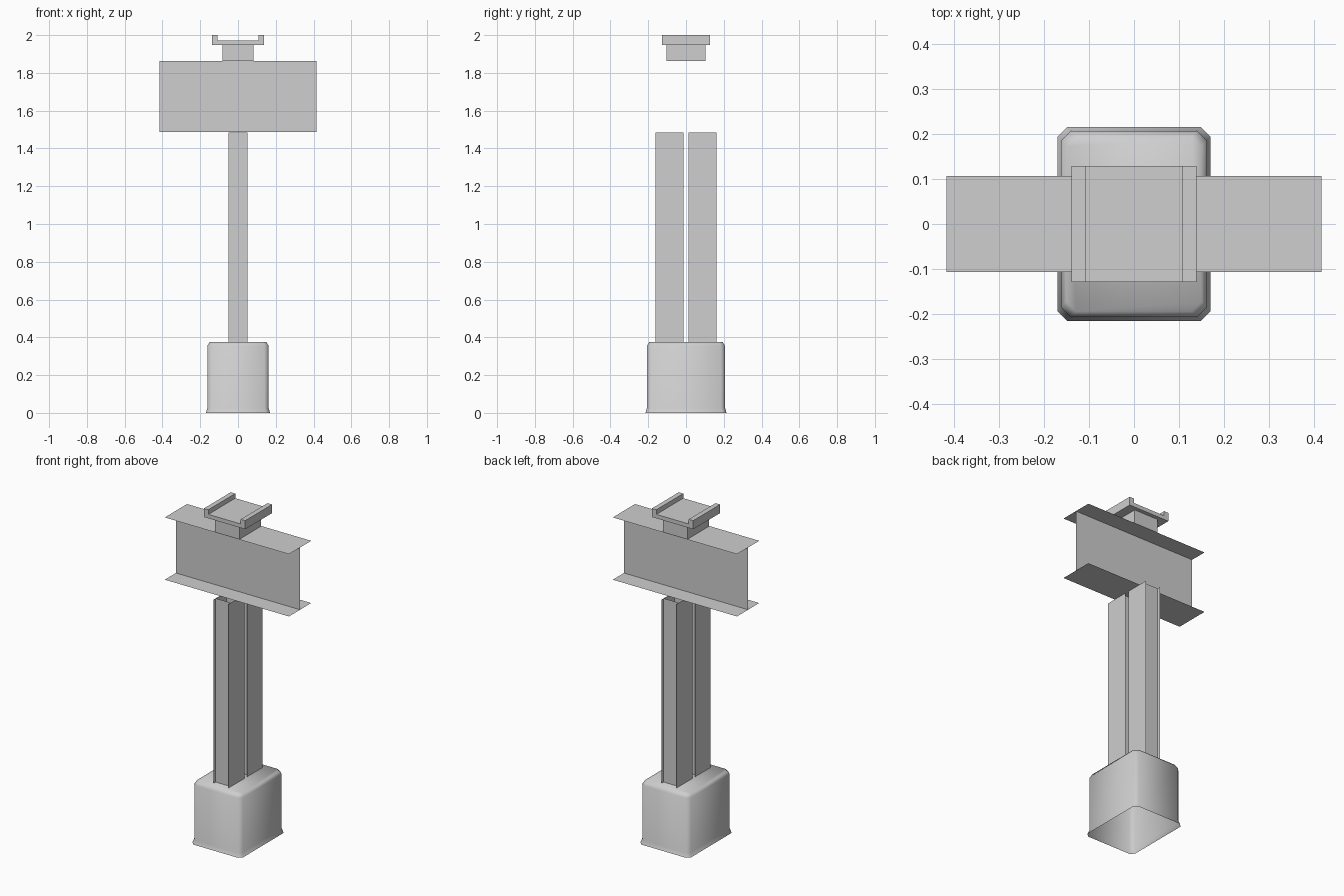
import bpy, bmesh, math

cube = bpy.data.objects.get("Cube")
if cube:
    bpy.data.objects.remove(cube, do_unlink=True)

grey = bpy.data.materials.new("plain_grey")
grey.use_nodes = True
colour = (0.62, 0.62, 0.62, 1)
grey.diffuse_color = colour
grey.node_tree.nodes["Principled BSDF"].inputs["Base Color"].default_value = colour


def finish(name, bm):
    mesh = bpy.data.meshes.new(name)
    bm.to_mesh(mesh)
    bm.free()
    mesh.materials.append(grey)
    obj = bpy.data.objects.new(name, mesh)
    bpy.context.collection.objects.link(obj)
    return obj


def sheet(bm, x, y, z):
    """Thin plate: one of the three ranges is a single number."""
    if not isinstance(x, tuple):
        pts = [(x, y[i], z[j]) for i, j in ((0, 0), (1, 0), (1, 1), (0, 1))]
    elif not isinstance(y, tuple):
        pts = [(x[i], y, z[j]) for i, j in ((0, 0), (1, 0), (1, 1), (0, 1))]
    else:
        pts = [(x[i], y[j], z) for i, j in ((0, 0), (1, 0), (1, 1), (0, 1))]
    bm.faces.new([bm.verts.new(p) for p in pts])


def extrude_profile(name, profile, half_depth):
    """Solid from an x-z outline, extruded along y."""
    bm = bmesh.new()
    face = bm.faces.new([bm.verts.new((x, -half_depth, z)) for x, z in profile])
    res = bmesh.ops.extrude_face_region(bm, geom=[face])
    verts = [v for v in res["geom"] if isinstance(v, bmesh.types.BMVert)]
    bmesh.ops.translate(bm, verts=verts, vec=(0, 2 * half_depth, 0))
    bmesh.ops.recalc_face_normals(bm, faces=bm.faces)
    return finish(name, bm)


# Footing: chamfered rectangle lofted up a flared profile, open underneath
def ring(bm, hx, hy, cut, z):
    pts = []
    for sx, sy in ((1, 1), (-1, 1), (-1, -1), (1, -1)):
        pair = [(sx * hx, sy * (hy - cut)), (sx * (hx - cut), sy * hy)]
        pts += pair if sx * sy > 0 else pair[::-1]
    return [bm.verts.new((x, y, z)) for x, y in pts]


bm = bmesh.new()
rings = [ring(bm, *r) for r in ((0.17, 0.215, 0.022, 0), (0.162, 0.207, 0.022, 0.025),
                                (0.162, 0.206, 0.022, 0.355), (0.15, 0.194, 0.022, 0.375))]
for low, high in zip(rings, rings[1:]):
    for i in range(8):
        j = (i + 1) % 8
        bm.faces.new((low[i], low[j], high[j], high[i]))
bm.faces.new(rings[-1])
footing = finish("footing", bm)
bpy.ops.object.select_all(action="DESELECT")
footing.select_set(True)
bpy.context.view_layer.objects.active = footing
bpy.ops.object.shade_smooth_by_angle(angle=math.radians(50))

# Pair of columns: side plates with recessed webs between them
for name, side in (("front_column", -1), ("back_column", 1)):
    bm = bmesh.new()
    height = (0.375, 1.485)
    for x in (-0.051, 0.051):
        sheet(bm, x, (side * 0.0125, side * 0.1625), height)
    for y in (0.035, 0.14):
        sheet(bm, (-0.051, 0.051), side * y, height)
    finish(name, bm)

# Cross beam: two flanges and a central web
bm = bmesh.new()
span, width = (-0.415, 0.415), (-0.106, 0.106)
for z in (1.487, 1.863):
    sheet(bm, span, width, z)
sheet(bm, span, 0, (1.487, 1.863))
finish("cross_beam", bm)

# Bearing block and the cradle on top of it
extrude_profile("bearing_block",
                [(-0.082, 1.863), (0.082, 1.863), (0.082, 1.948), (-0.082, 1.948)], 0.104)
half = [(0.138, 1.948), (0.138, 2.0), (0.108, 2.0), (0.108, 1.972)]
extrude_profile("cradle", half + [(-x, z) for x, z in reversed(half)], 0.128)
